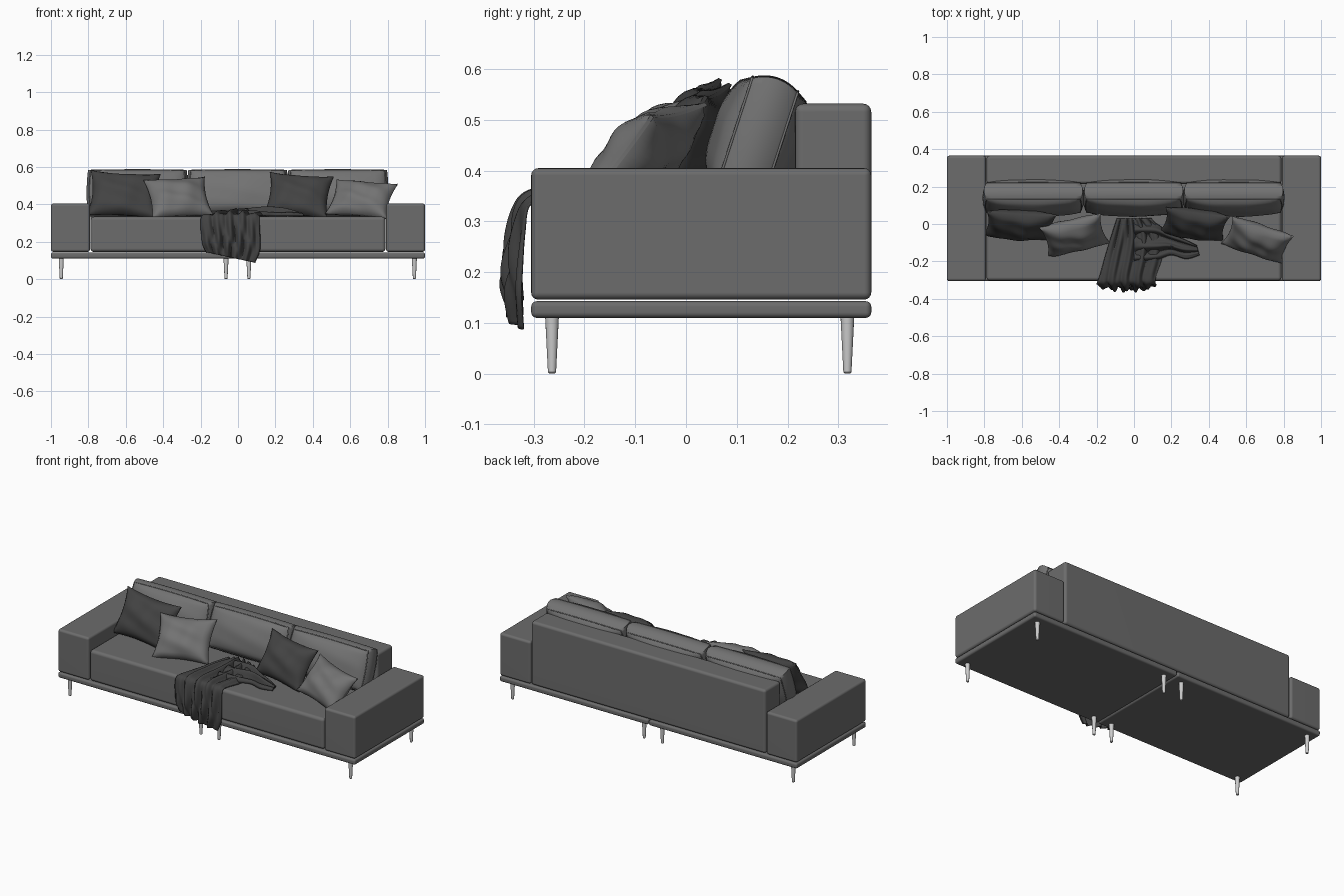
import bpy, bmesh, math
from mathutils import Vector, Euler

if "Cube" in bpy.data.objects:
    bpy.data.objects.remove(bpy.data.objects["Cube"])


def material(name, v):
    m = bpy.data.materials.new(name)
    m.diffuse_color = (v, v, v, 1)
    m.use_nodes = True
    m.node_tree.nodes["Principled BSDF"].inputs["Base Color"].default_value = m.diffuse_color
    return m


SOFA = material("sofa grey fabric", 0.15)
LIGHT = material("light grey fabric", 0.17)
DARK = material("dark grey fabric", 0.055)
METAL = material("pale metal", 0.6)


def finish(bm, name, mat, angle=40):
    bmesh.ops.recalc_face_normals(bm, faces=bm.faces[:])
    me = bpy.data.meshes.new(name)
    bm.to_mesh(me)
    bm.free()
    me.shade_smooth()
    me.set_sharp_from_angle(angle=math.radians(angle))
    me.materials.append(mat)
    ob = bpy.data.objects.new(name, me)
    bpy.context.collection.objects.link(ob)
    return ob


def box(name, lo, hi, r, mat):
    """Upholstered block with rounded edges."""
    lo, hi = Vector(lo), Vector(hi)
    bm = bmesh.new()
    bmesh.ops.create_cube(bm, size=1)
    for v in bm.verts:
        v.co = (lo + hi) / 2 + v.co * (hi - lo)
    bmesh.ops.bevel(bm, geom=bm.edges[:], offset=r, segments=4, profile=0.5, affect='EDGES')
    ob = finish(bm, name, mat)
    ob.modifiers.new("normals", 'WEIGHTED_NORMAL').keep_sharp = True
    return ob


def puff(p, hw, hh, edge, bulge, k, band, wrinkle, seed):
    """Map a point of the unit cube onto a stuffed cushion."""
    x, y, z = p
    dome = math.sqrt(max(0, (1 - x * x) * (1 - z * z)))
    fold = 1 + wrinkle * math.sin(5 * x + 3 * z + seed) * math.sin(4 * z - 2 * x + 2 * seed)
    out = band * (1 - y * y)
    return Vector(((hw * (1 - k * (1 - z * z)) + out) * x,
                   y * (edge + bulge * dome * fold),
                   (hh * (1 - k * (1 - x * x)) + out) * z))


def cushion(name, loc, rot, mat, shape):
    bm = bmesh.new()
    bmesh.ops.create_cube(bm, size=2)
    bmesh.ops.subdivide_edges(bm, edges=bm.edges[:], cuts=17, use_grid_fill=True)
    for v in bm.verts:
        v.co = puff(v.co, *shape)
    ob = finish(bm, name, mat, 75)
    ob.location = loc
    ob.rotation_euler = Euler([math.radians(a) for a in rot])
    return ob


def piping(name, parent, side, mat, shape):
    """Cord along the seam of a box cushion."""
    cu = bpy.data.curves.new(name, 'CURVE')
    cu.dimensions = '3D'
    cu.bevel_depth = 0.0028
    cu.bevel_resolution = 1
    n = 12
    t = [-1 + 2 * i / n for i in range(n)]
    loop = [(a, -1) for a in t] + [(1, a) for a in t] + [(-a, 1) for a in t] + [(-1, -a) for a in t]
    sp = cu.splines.new('POLY')
    sp.points.add(len(loop) - 1)
    for pt, (x, z) in zip(sp.points, loop):
        pt.co = (*puff((x, side, z), *shape), 1)
    sp.use_cyclic_u = True
    cu.materials.append(mat)
    ob = bpy.data.objects.new(name, cu)
    bpy.context.collection.objects.link(ob)
    ob.location, ob.rotation_euler = parent.location, parent.rotation_euler


def cloth(name, rows, folds, mat, nu=70, nv=44):
    """Loft between rows of (left point, right point, lean angle, fold height)."""
    flat = [[*a, *b, ang, amp] for a, b, ang, amp in rows]
    bm = bmesh.new()
    grid = []
    for j in range(nv + 1):
        s = j / nv * (len(flat) - 1)
        i = min(int(s), len(flat) - 2)
        f = s - i
        p0, p1, p2, p3 = (flat[min(max(i + d, 0), len(flat) - 1)] for d in (-1, 0, 1, 2))
        r = [0.5 * (2 * b + (c - a) * f + (2 * a - 5 * b + 4 * c - d) * f * f
                    + (3 * b - a - 3 * c + d) * f ** 3) for a, b, c, d in zip(p0, p1, p2, p3)]
        ang = math.radians(r[6])
        nrm = Vector((0, -math.sin(ang), math.cos(ang)))
        line = []
        for q in range(nu + 1):
            u = q / nu
            wave = math.sin(2 * math.pi * folds * u + 1.6 * math.sin(0.8 * s + 2 * u))
            small = math.sin(2 * math.pi * folds * 1.7 * u - 1.3 * s)
            h = r[7] * (0.52 + 0.33 * wave + 0.15 * small) * math.sin(math.pi * u) ** 0.4 if 0 < u < 1 else 0
            line.append(bm.verts.new(Vector(r[:3]).lerp(Vector(r[3:6]), u) + nrm * h))
        grid.append(line)
    for a, b in zip(grid, grid[1:]):
        for q in range(nu):
            bm.faces.new((a[q], a[q + 1], b[q + 1], b[q]))
    ob = finish(bm, name, mat, 80)
    so = ob.modifiers.new("thickness", 'SOLIDIFY')
    so.thickness = 0.005
    so.offset = 0
    return ob


# Frame: split base, arms, back and seat
F, B = -0.305, 0.365
for side, x0, x1 in (("left", -1, -0.002), ("right", 0.002, 1)):
    box(side + "_base", (x0, F, 0.11), (x1, B, 0.143), 0.011, SOFA)
for side, x0, x1 in (("left", -1, -0.792), ("right", 0.792, 1)):
    box(side + "_arm", (x0, F, 0.146), (x1, B, 0.405), 0.014, SOFA)
box("backrest", (-0.788, 0.215, 0.146), (0.788, B, 0.532), 0.016, SOFA)
box("seat", (-0.788, F + 0.002, 0.146), (0.788, 0.225, 0.334), 0.018, SOFA)

# Tapered legs
for i, x in enumerate((-0.945, -0.064, 0.058, 0.943)):
    for place, y in (("front", -0.264), ("back", 0.318)):
        bm = bmesh.new()
        rings = []
        for r, z in ((0.005, 0), (0.008, 0.003), (0.0135, 0.112)):
            rings.append([bm.verts.new((x + r * math.cos(a * math.pi / 8),
                                        y + r * math.sin(a * math.pi / 8), z)) for a in range(16)])
        for a, b in zip(rings, rings[1:]):
            for q in range(16):
                bm.faces.new((a[q], a[(q + 1) % 16], b[(q + 1) % 16], b[q]))
        bm.faces.new(rings[0])
        bm.faces.new(rings[-1])
        finish(bm, f"{place}_leg_{i + 1}", METAL)

# Back cushions with piped seams
for i, x in enumerate((-0.538, -0.002, 0.533)):
    shape = (0.25, 0.113, 0.047, 0.045, -0.03, 0.014, 0.06, i)
    ob = cushion(f"back_cushion_{i + 1}", (x, 0.14, 0.46), (-18, 0, 0), LIGHT, shape)
    for side in (-1, 1):
        piping(f"cushion_piping_{i + 1}_{'front' if side < 0 else 'back'}", ob, side, LIGHT, shape)

# Throw pillows: centre, (lean, roll, yaw), half width, half height
for i, (loc, rot, hw, hh, mat) in enumerate((
        ((-0.61, -0.005, 0.452), (-28, 3, -3), 0.187, 0.135, DARK),
        ((-0.318, -0.06, 0.435), (-38, -3, 13), 0.168, 0.130, LIGHT),
        ((0.325, 0.0, 0.447), (-30, 4, -8), 0.172, 0.130, DARK),
        ((0.66, -0.085, 0.428), (-40, 4, -18), 0.172, 0.120, LIGHT))):
    cushion(f"throw_pillow_{i + 1}", loc, rot, mat, (hw, hh, 0.004, 0.06, 0.10, 0, 0.16, i + 1))

# Throw blanket: part draped over the front, and the bunched tail on the seat
cloth("blanket_drape", [
    ((-0.09, 0.03, 0.337), (0.09, 0.03, 0.337), 0, 0.035),
    ((-0.125, -0.08, 0.337), (0.16, -0.06, 0.337), 0, 0.042),
    ((-0.155, -0.18, 0.337), (0.15, -0.18, 0.337), 0, 0.036),
    ((-0.18, -0.27, 0.338), (0.12, -0.27, 0.338), 5, 0.03),
    ((-0.195, -0.309, 0.332), (0.115, -0.309, 0.332), 45, 0.025),
    ((-0.2, -0.318, 0.29), (0.115, -0.318, 0.28), 85, 0.035),
    ((-0.195, -0.322, 0.235), (0.118, -0.322, 0.21), 90, 0.043),
    ((-0.19, -0.324, 0.19), (0.115, -0.324, 0.15), 90, 0.042),
    ((-0.17, -0.32, 0.145), (0.09, -0.32, 0.088), 90, 0.034)], 5, DARK)
cloth("blanket_tail", [
    ((0.0, -0.2, 0.338), (0.0, 0.02, 0.338), 0, 0.045),
    ((0.12, -0.19, 0.338), (0.11, 0.005, 0.338), 0, 0.052),
    ((0.2, -0.165, 0.338), (0.18, -0.045, 0.338), 0, 0.05),
    ((0.28, -0.185, 0.338), (0.26, -0.08, 0.338), 0, 0.042),
    ((0.35, -0.165, 0.337), (0.335, -0.115, 0.337), 0, 0.02)], 2.5, DARK, 36, 30)
